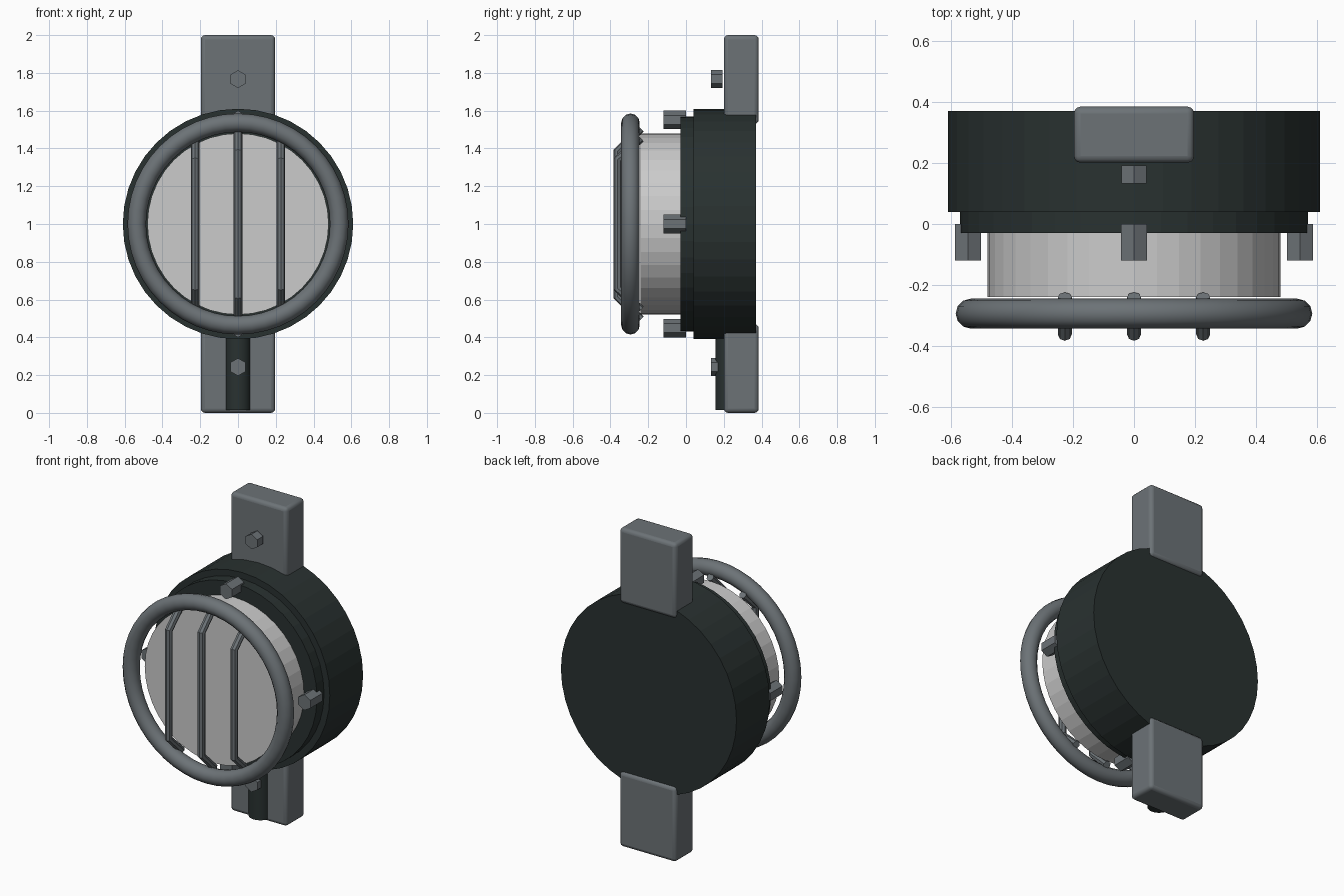
import bpy, math
from mathutils import Matrix

if "Cube" in bpy.data.objects:
    bpy.data.objects.remove(bpy.data.objects["Cube"])


def mat(name, c):
    m = bpy.data.materials.new(name)
    m.diffuse_color = (*c, 1)
    m.use_nodes = True
    m.node_tree.nodes["Principled BSDF"].inputs["Base Color"].default_value = m.diffuse_color
    return m


GREY = mat("grey metal", (0.15, 0.17, 0.183))
DARK = mat("dark housing", (0.022, 0.031, 0.030))
LENS = mat("pale lens", (0.60, 0.60, 0.60))


def finish(o, name, m, smooth=None):
    o.name = name
    o.data.materials.append(m)
    if smooth:
        bpy.ops.object.shade_smooth_by_angle(angle=math.radians(smooth))
    return o


def disc(name, m, r, y0, y1, x=0, z=1.0, n=40, turn=0.0, smooth=None):
    """Cylinder along y from y0 to y1."""
    bpy.ops.mesh.primitive_cylinder_add(vertices=n, radius=r, depth=y1 - y0)
    o = bpy.context.object
    o.data.transform(Matrix.Translation((x, (y0 + y1) / 2, z))
                     @ Matrix.Rotation(math.pi / 2, 4, 'X')
                     @ Matrix.Rotation(turn, 4, 'Z'))
    return finish(o, name, m, smooth)


# Lamp body
disc("housing", DARK, 0.61, 0.04, 0.37)
disc("front_flange", DARK, 0.57, -0.03, 0.05)
disc("lens", LENS, 0.48, -0.24, 0.0)

# Guard ring
bpy.ops.mesh.primitive_torus_add(major_radius=0.536, minor_radius=0.049,
                                 major_segments=48, minor_segments=12)
o = bpy.context.object
o.data.transform(Matrix.Translation((0, -0.294, 1)) @ Matrix.Rotation(math.pi / 2, 4, 'X'))
finish(o, "guard_ring", GREY, 60)

# Guard bars, bent back behind the ring at both ends
for i, (x, bend, end) in enumerate([(-0.227, 0.34, 0.455), (0, 0.385, 0.505), (0.227, 0.34, 0.455)]):
    cu = bpy.data.curves.new("guard_bar", 'CURVE')
    cu.dimensions = '3D'
    cu.bevel_depth = 0.023
    cu.bevel_resolution = 2
    cu.use_fill_caps = True
    sp = cu.splines.new('POLY')
    sp.points.add(3)
    path = [(-0.24, end), (-0.362, bend), (-0.362, -bend), (-0.24, -end)]
    for p, (y, z) in zip(sp.points, path):
        p.co = (x, y, 1 + z, 1)
    tmp = bpy.data.objects.new("guard_bar", cu)
    bpy.context.collection.objects.link(tmp)
    bpy.ops.object.select_all(action='DESELECT')
    tmp.select_set(True)
    bpy.context.view_layer.objects.active = tmp
    bpy.ops.object.convert(target='MESH')
    finish(bpy.context.object, f"guard_bar_{i + 1}", GREY, 40)

# Hex bolts around the flange
for i in range(4):
    a = i * math.pi / 2
    disc(f"flange_bolt_{i + 1}", GREY, 0.049, -0.12, 0.0,
         0.545 * math.cos(a), 1 + 0.551 * math.sin(a), 6)

# Mounting plates with rounded edges
for name, z0, z1 in [("upper_plate", 1.53, 2.0), ("lower_plate", 0.0, 0.47)]:
    bpy.ops.mesh.primitive_cube_add(size=1)
    o = bpy.context.object
    o.data.transform(Matrix.Translation((0, 0.293, (z0 + z1) / 2))
                     @ Matrix.Diagonal((0.394, 0.184, z1 - z0, 1)))
    b = o.modifiers.new("round", 'BEVEL')
    b.width = 0.022
    b.segments = 3
    finish(o, name, GREY, 40)

# Plate bolts
disc("upper_plate_bolt", GREY, 0.047, 0.133, 0.192, 0, 1.767, 6)
disc("lower_plate_bolt", GREY, 0.047, 0.133, 0.192, 0, 0.243, 6)

# Cable stub running down the lower plate
bpy.ops.mesh.primitive_cylinder_add(vertices=24, radius=0.067, depth=0.46)
o = bpy.context.object
o.data.transform(Matrix.Translation((0, 0.222, 0.245)))
finish(o, "cable_stub", DARK, 40)
